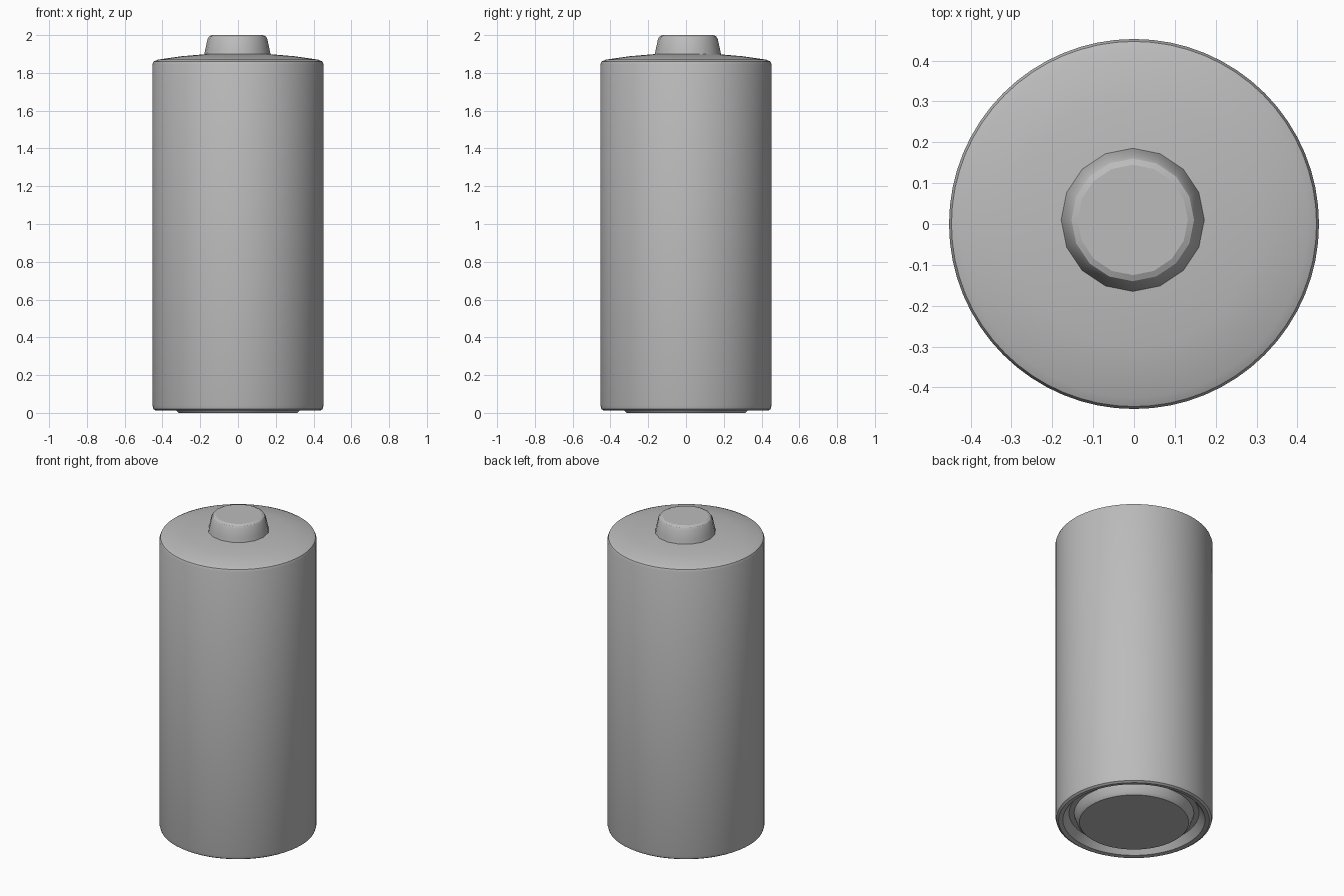
import bpy
import math

cube = bpy.data.objects.get("Cube")
if cube:
    bpy.data.objects.remove(cube, do_unlink=True)

grey = bpy.data.materials.new("plain grey")
grey.use_nodes = True
colour = (0.5, 0.5, 0.5, 1)
grey.diffuse_color = colour
grey.node_tree.nodes["Principled BSDF"].inputs["Base Color"].default_value = colour


def lathe(name, profile, sides, angle, centre=(0, 0)):
    """Spin a (radius, height) profile round z and cap both ends."""
    verts = [(r * math.cos(math.tau * i / sides), r * math.sin(math.tau * i / sides), z)
             for r, z in profile for i in range(sides)]
    faces = [tuple(range(sides))[::-1]]
    for k in range(len(profile) - 1):
        for i in range(sides):
            a, b = k * sides + i, k * sides + (i + 1) % sides
            faces.append((a, b, b + sides, a + sides))
    faces.append(tuple(range((len(profile) - 1) * sides, len(profile) * sides)))
    mesh = bpy.data.meshes.new(name)
    mesh.from_pydata(verts, [], faces)
    mesh.materials.append(grey)
    obj = bpy.data.objects.new(name, mesh)
    obj.location = (*centre, 0)
    bpy.context.collection.objects.link(obj)
    bpy.ops.object.select_all(action="DESELECT")
    obj.select_set(True)
    bpy.context.view_layer.objects.active = obj
    bpy.ops.object.shade_smooth_by_angle(angle=math.radians(angle))
    return obj


# Can: raised base disc, groove, rounded rim, wall, shoulder and sloping lid
can = [(0.315, 0), (0.33, 0.015), (0.345, 0.06), (0.375, 0.06), (0.41, 0.016),
       (0.435, 0.012), (0.448, 0.02), (0.453, 0.04), (0.453, 1.845),
       (0.447, 1.86), (0.425, 1.87), (0.3, 1.888), (0.16, 1.9)]
lathe("battery_can", can, 64, 30)

# Positive terminal: tapered faceted button with a softened top edge
button = [(0.176, 1.895), (0.17, 1.925), (0.158, 1.98), (0.15, 1.993), (0.135, 2)]
lathe("terminal_button", button, 16, 25, centre=(-0.003, 0.01))
